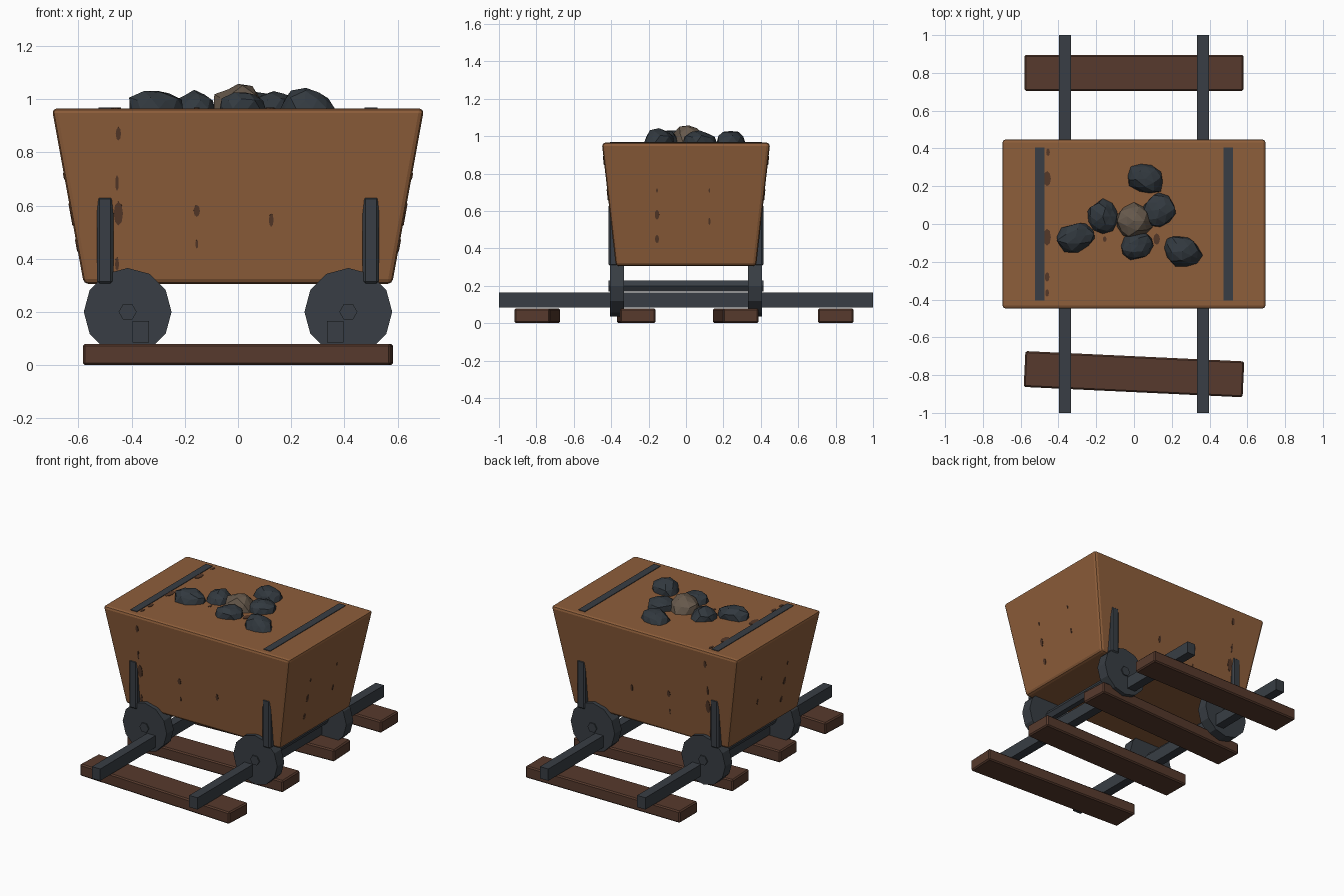
import bpy, bmesh, math, random
from mathutils import Matrix, Vector

cube = bpy.data.objects.get("Cube")
if cube:
    bpy.data.objects.remove(cube, do_unlink=True)
random.seed(7)


def material(name, rgb):
    m = bpy.data.materials.new(name)
    m.use_nodes = True
    m.diffuse_color = (*rgb, 1)
    m.node_tree.nodes["Principled BSDF"].inputs["Base Color"].default_value = (*rgb, 1)
    return m


RUST = material("rusty orange", (0.27, 0.112, 0.043))
DARK = material("dark rust", (0.09, 0.04, 0.022))
WOOD = material("dark wood", (0.095, 0.042, 0.026))
IRON = material("iron grey", (0.04, 0.048, 0.058))
COAL = material("coal", (0.032, 0.041, 0.05))
ORE = material("brown ore", (0.13, 0.097, 0.07))


def finish(name, bm, mat, loc=(0, 0, 0), rot=(0, 0, 0), bevel=0, segments=1):
    bmesh.ops.recalc_face_normals(bm, faces=bm.faces)
    mesh = bpy.data.meshes.new(name)
    bm.to_mesh(mesh)
    bm.free()
    mesh.materials.append(mat)
    ob = bpy.data.objects.new(name, mesh)
    bpy.context.collection.objects.link(ob)
    ob.location, ob.rotation_euler = loc, rot
    if bevel:
        mod = ob.modifiers.new("Bevel", "BEVEL")
        mod.width, mod.segments = bevel, segments
    return ob


def box(name, size, loc, mat, rot=(0, 0, 0), bevel=0):
    bm = bmesh.new()
    bmesh.ops.create_cube(bm, size=1)
    bmesh.ops.scale(bm, vec=size, verts=bm.verts)
    return finish(name, bm, mat, loc, rot, bevel)


def rod(name, radius, length, sides, loc, mat):
    # Cylinder lying along y with a corner pointing to +x
    bm = bmesh.new()
    bmesh.ops.create_cone(bm, cap_ends=True, segments=sides, radius1=radius,
                          radius2=radius, depth=length,
                          matrix=Matrix.Rotation(math.pi / 2, 4, 'X')
                          @ Matrix.Rotation(math.pi / 2, 4, 'Z'))
    return finish(name, bm, mat, loc)


# Sleepers, laid slightly crooked
for y, turn in ((-0.795, -2.7), (-0.265, 0.8), (0.265, 2.7), (0.8, 0)):
    box("sleeper", (1.16, 0.19, 0.08), (0, y, 0.04), WOOD,
        (0, 0, math.radians(turn)), 0.008)

# Tapered cart body
BOTTOM, TOP = 0.305, 0.965
bm = bmesh.new()
bmesh.ops.create_cube(bm, size=2)
for v in bm.verts:
    v.co = ((v.co.x * 0.7, v.co.y * 0.45, TOP) if v.co.z > 0
            else (v.co.x * 0.58, v.co.y * 0.375, BOTTOM))
finish("cart_body", bm, RUST, bevel=0.018, segments=2)

# Rails, axles, wheels, brackets and top straps
for side, s in (("left", 1), ("right", -1)):
    box(side + "_rail", (0.062, 2, 0.08), (s * 0.365, 0, 0.125), IRON)
    rod(side + "_axle", 0.034, 0.83, 6, (s * 0.415, 0, 0.2), IRON)
    box(side + "_top_strap", (0.05, 0.81, 0.008), (s * 0.5, 0, TOP), IRON)
    for end, e in (("front", -1), ("back", 1)):
        rod(f"{end}_{side}_wheel", 0.165, 0.075, 12, (s * 0.415, e * 0.37, 0.2), IRON)
        box(f"{end}_{side}_bracket", (0.062, 0.06, 0.33),
            (s * 0.5, e * 0.385, 0.47), IRON, bevel=0.01)


# Rust patches: thin flat ovals lying on the body faces
def patch(centre, normal, width, height):
    bm = bmesh.new()
    bmesh.ops.create_cone(bm, cap_ends=True, segments=8, radius1=0.5,
                          radius2=0.5, depth=0.006)
    bmesh.ops.scale(bm, vec=(width, height, 1), verts=bm.verts)
    finish("rust_patch", bm, DARK, centre, Vector(normal).to_track_quat('Z', 'Y').to_euler())


def half_size(z):
    t = (z - BOTTOM) / (TOP - BOTTOM)
    return 0.58 + 0.12 * t, 0.375 + 0.075 * t


for e in (-1, 1):
    for x, z, w, h in ((-0.45, 0.87, 0.02, 0.05), (-0.455, 0.685, 0.013, 0.06),
                       (-0.45, 0.57, 0.035, 0.09), (-0.455, 0.38, 0.015, 0.05),
                       (-0.155, 0.58, 0.024, 0.045), (-0.155, 0.455, 0.01, 0.035),
                       (0.125, 0.545, 0.018, 0.05)):
        patch((x, e * half_size(z)[1], z), (0, e, -0.114), w, h)
    for y, z, w, h in ((-0.155, 0.71, 0.01, 0.025), (-0.155, 0.58, 0.024, 0.055),
                       (-0.155, 0.45, 0.022, 0.045), (0.125, 0.71, 0.008, 0.025),
                       (0.125, 0.545, 0.012, 0.04)):
        patch((e * half_size(z)[0], y, z), (e, 0, -0.182), w, h)
for x, y, w, h in ((-0.46, 0.24, 0.04, 0.08), (-0.455, 0.38, 0.02, 0.04),
                   (-0.46, -0.07, 0.04, 0.09), (-0.46, -0.28, 0.025, 0.05),
                   (-0.46, -0.365, 0.02, 0.04), (0.12, -0.08, 0.035, 0.06),
                   (-0.155, -0.08, 0.02, 0.03)):
    patch((x, y, TOP), (0, 0, 1), w, h)


# Faceted lumps on the load
def lump(name, x, y, size, mat, turn):
    bm = bmesh.new()
    bmesh.ops.create_icosphere(bm, subdivisions=2, radius=1)
    for v in bm.verts:
        v.co *= random.uniform(0.84, 1.06)
    bmesh.ops.scale(bm, vec=size, verts=bm.verts)
    finish(name, bm, mat, (x, y, TOP), (0, 0, math.radians(turn)))


for x, y, rx, ry, rz, turn in (
        (0.06, 0.24, 0.105, 0.085, 0.073, -25), (-0.165, 0.04, 0.085, 0.09, 0.07, 0),
        (0.135, 0.075, 0.095, 0.09, 0.07, 40), (-0.31, -0.07, 0.115, 0.08, 0.076, 10),
        (0.02, -0.115, 0.095, 0.075, 0.07, 15), (0.255, -0.145, 0.11, 0.085, 0.076, -25)):
    lump("coal_lump", x, y, (rx, ry, rz), COAL, turn)
lump("ore_lump", 0, 0.015, (0.1, 0.095, 0.097), ORE, 0)
